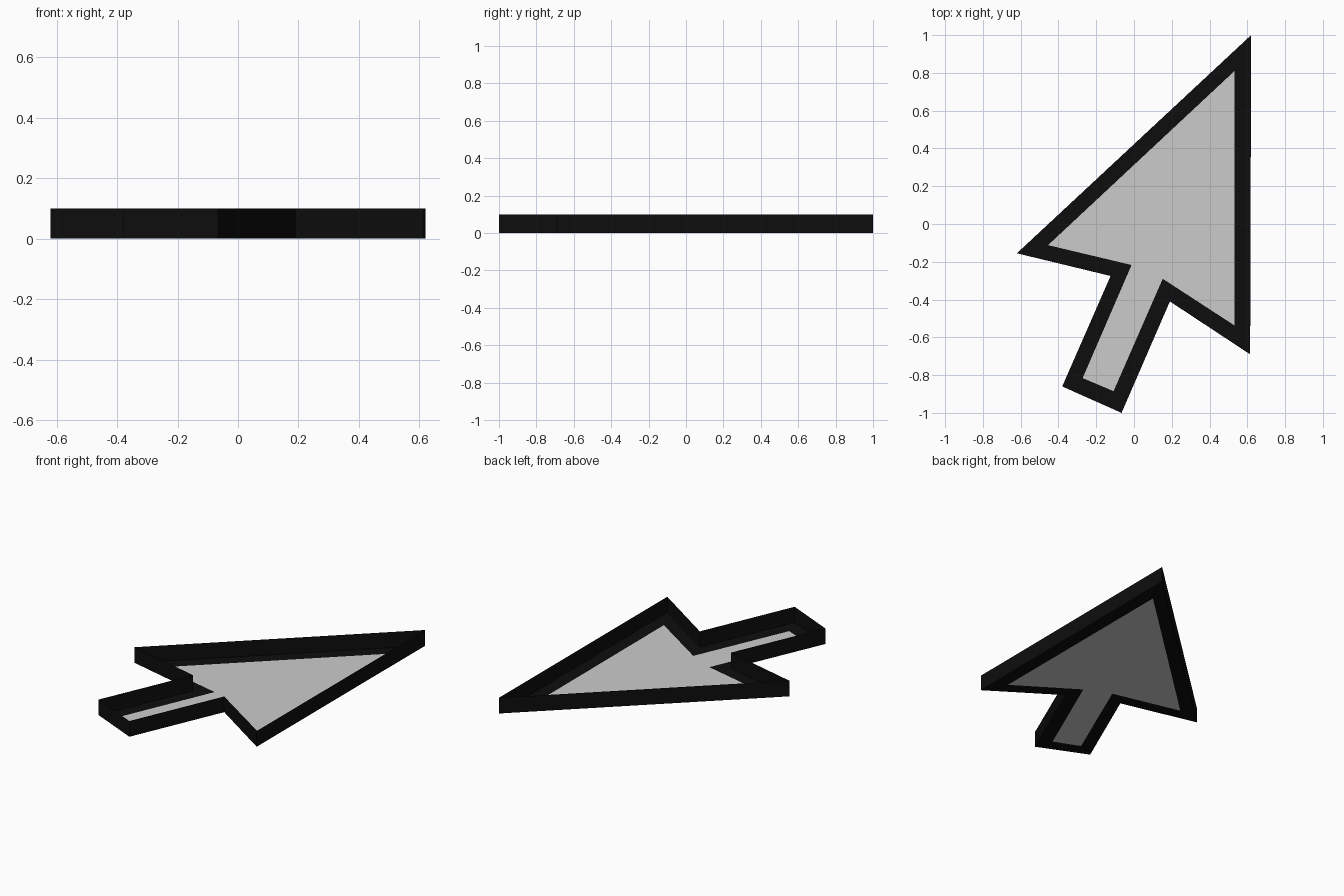
import bpy, bmesh

if "Cube" in bpy.data.objects:
    bpy.data.objects.remove(bpy.data.objects["Cube"])

HEIGHT = 0.1

# Matching outlines: outer border and inner panel
OUTER = [(0.62, 1.0), (-0.62, -0.155), (-0.124, -0.275), (-0.38, -0.86),
         (-0.066, -1.0), (0.19, -0.41), (0.615, -0.69)]
INNER = [(0.532, 0.81), (-0.455, -0.112), (-0.013, -0.217), (-0.272, -0.816),
         (-0.108, -0.885), (0.152, -0.29), (0.532, -0.537)]


def ring(bm, outline, z):
    return [bm.verts.new((x, y, z)) for x, y in outline]


def bridge(bm, a, b):
    n = len(a)
    for i in range(n):
        j = (i + 1) % n
        bm.faces.new((a[i], a[j], b[j], b[i]))


def finish(bm, name, color=None):
    mesh = bpy.data.meshes.new(name)
    bm.to_mesh(mesh)
    bm.free()
    obj = bpy.data.objects.new(name, mesh)
    bpy.context.collection.objects.link(obj)
    if color:
        mat = bpy.data.materials.new(name + "_black")
        mat.diffuse_color = color
        mat.use_nodes = True
        mat.node_tree.nodes["Principled BSDF"].inputs["Base Color"].default_value = mat.diffuse_color
        mesh.materials.append(mat)
    return obj


# Grey arrow panel at the bottom of the tray
bm = bmesh.new()
bm.faces.new(ring(bm, INNER, 0))
finish(bm, "arrow_panel")

# Black border: flat frame around the panel with a thin upright wall
bm = bmesh.new()
inner = ring(bm, INNER, 0)
base = ring(bm, OUTER, 0)
top = ring(bm, OUTER, HEIGHT)
bridge(bm, base, inner)
bridge(bm, top, base)
bmesh.ops.reverse_faces(bm, faces=[f for f in bm.faces if f.normal.z < -0.5])
finish(bm, "arrow_border", (0.004, 0.004, 0.004, 1))
